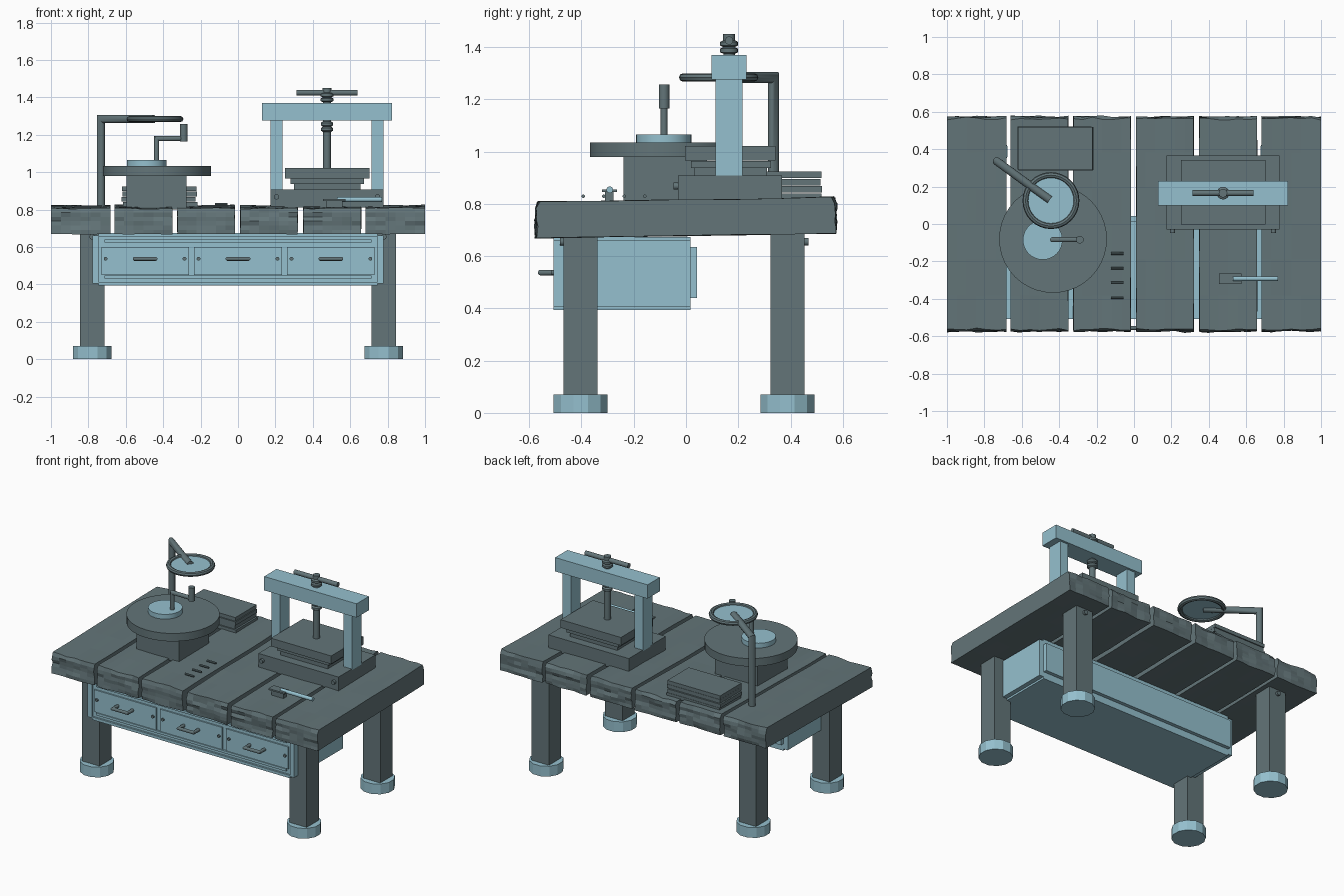
import bpy, bmesh, math, random
from mathutils import Vector, noise

if "Cube" in bpy.data.objects:
    bpy.data.objects.remove(bpy.data.objects["Cube"])

random.seed(4)


def material(name, rgb):
    m = bpy.data.materials.new(name)
    m.diffuse_color = (*rgb, 1)
    m.use_nodes = True
    m.node_tree.nodes["Principled BSDF"].inputs["Base Color"].default_value = m.diffuse_color
    return m


GREY = material("slate grey", (0.125, 0.178, 0.19))
BLUE = material("pale blue", (0.30, 0.53, 0.62))


def finish(name, bm, mat, smooth=False):
    bmesh.ops.recalc_face_normals(bm, faces=bm.faces)
    me = bpy.data.meshes.new(name)
    bm.to_mesh(me)
    bm.free()
    me.materials.append(mat)
    ob = bpy.data.objects.new(name, me)
    bpy.context.collection.objects.link(ob)
    if smooth:
        bpy.ops.object.select_all(action='DESELECT')
        ob.select_set(True)
        bpy.context.view_layer.objects.active = ob
        bpy.ops.object.shade_smooth_by_angle(angle=math.radians(35))
    return ob


def box(name, mat, x0, x1, y0, y1, z0, z1):
    bm = bmesh.new()
    bmesh.ops.create_cube(bm, size=1)
    for v in bm.verts:
        v.co = ((x0 + x1) / 2 + v.co.x * (x1 - x0), (y0 + y1) / 2 + v.co.y * (y1 - y0),
                (z0 + z1) / 2 + v.co.z * (z1 - z0))
    return finish(name, bm, mat)


def lathe(name, mat, x, y, profile, n=24, turn=0.0):
    """Closed solid turned around a vertical axis, profile = (radius, z)."""
    bm = bmesh.new()
    rings = [[bm.verts.new((x + r * math.cos(turn + 2 * math.pi * i / n),
                            y + r * math.sin(turn + 2 * math.pi * i / n), z)) for i in range(n)]
             for r, z in profile]
    for a, b in zip(rings, rings[1:]):
        for i in range(n):
            bm.faces.new((a[i], a[(i + 1) % n], b[(i + 1) % n], b[i]))
    bm.faces.new(rings[0])
    bm.faces.new(rings[-1])
    return finish(name, bm, mat, n > 12)


def tube(name, mat, pts, r, n=12):
    """Round rod swept through points with mitred corners."""
    pts = [Vector(p) for p in pts]
    bm = bmesh.new()
    d0 = (pts[1] - pts[0]).normalized()
    u = d0.orthogonal().normalized()
    w = d0.cross(u)
    ring = [pts[0] + r * (u * math.cos(2 * math.pi * i / n) + w * math.sin(2 * math.pi * i / n))
            for i in range(n)]
    prev = [bm.verts.new(p) for p in ring]
    bm.faces.new(prev)
    for k in range(1, len(pts)):
        d = (pts[k] - pts[k - 1]).normalized()
        cut = (d + (pts[k + 1] - pts[k]).normalized()) if k + 1 < len(pts) else d
        ring = [p + d * ((pts[k] - p).dot(cut) / d.dot(cut)) for p in ring]
        cur = [bm.verts.new(p) for p in ring]
        for i in range(n):
            bm.faces.new((prev[i], prev[(i + 1) % n], cur[(i + 1) % n], cur[i]))
        prev = cur
    bm.faces.new(prev)
    return finish(name, bm, mat, True)


# Rough table planks: gridded blocks with worn edges and ragged ends
def plank(i, x0, x1):
    bm = bmesh.new()
    bmesh.ops.create_cube(bm, size=2)
    bmesh.ops.subdivide_edges(bm, edges=bm.edges[:], cuts=5, use_grid_fill=True)
    for v in bm.verts:
        a, b, c = v.co
        p = Vector((a * 1.3 + i * 7.3, b * 2.5, c * 1.5))
        end = abs(b) > 0.99
        x = (x0 + x1) / 2 + a * (x1 - x0) / 2
        y = b * (0.572 + 0.013 * noise.noise(p * 1.4)) if end else b * 0.572
        z = 0.747 + 0.009 * b + c * 0.069
        if abs(a) > 0.99:
            x -= math.copysign(0.004 * (1 + noise.noise(p * 2)), a) if x0 > -0.9 and x1 < 0.9 else 0
        if c > 0.99:
            z += (0.010 if end else 0.004) * noise.noise(p + Vector((3, 1, 9)))
            if end:
                y -= math.copysign(0.008 * (1 + noise.noise(p * 2)), b)
        elif c < -0.99:
            z += 0.003 * noise.noise(p)
        v.co = (x, y, z)
    finish("table_plank_%d" % (i + 1), bm, GREY)


for i, (x0, x1) in enumerate([(-1, -.683), (-.663, -.347), (-.328, -.013),
                              (.008, .323), (.345, .662), (.682, 1)]):
    plank(i, x0, x1)

# Legs, feet and leg bolts
for sx in (-1, 1):
    for y, side in ((-.403, -1), (.388, 1)):
        x = sx * .78
        box("leg", GREY, x - .065, x + .065, y - .065, y + .065, .05, .69)
        lathe("foot", BLUE, x, y, [(.107, 0), (.107, .07)], 12, math.radians(15))
        tube("leg_bolt", GREY, [(x, y + side * .06, .655), (x, y + side * .08, .655)], .015)

# Drawer cabinet
box("cabinet_body", BLUE, -.745, .745, -.495, .017, .41, .66)
box("cabinet_bottom", BLUE, -.745, .745, -.507, .017, .393, .412)
box("cabinet_top", BLUE, -.745, .745, -.507, .017, .655, .674)
for s in (-1, 1):
    box("cabinet_side", BLUE, s * .762 - .016, s * .762 + .016, -.507, .017, .405, .662)
box("cabinet_back", BLUE, -.745, .745, .017, .042, .44, .635)
for z in (.632, .44):
    box("cabinet_rail", BLUE, -.715, .715, -.507, -.49, z - .008, z + .008)
for k in (-1, 0, 1):
    x = k * .497
    box("drawer_front", BLUE, x - .234, x + .234, -.504, -.49, .45, .60)
    tube("drawer_handle", GREY, [(x - .055, -.50, .537), (x - .055, -.556, .537),
                                 (x + .055, -.556, .537), (x + .055, -.50, .537)], .011)
    for s in (-1, 1):
        tube("drawer_stud", GREY, [(x + s * .211, -.50, .537), (x + s * .211, -.514, .537)], .01)

# Turning wheel with crank
box("wheel_base", GREY, -.595, -.275, -.24, .08, .80, .985)
lathe("wheel_disc", GREY, -.433, -.08, [(.288, .98), (.288, 1.034)], 40)
lathe("wheel_cap", BLUE, -.488, -.085, [(.106, 1.02), (.106, 1.066)], 32)
tube("crank_rod", GREY, [(-.435, -.084, 1.03), (-.435, -.084, 1.18), (-.29, -.084, 1.18)], .014)
tube("crank_grip", GREY, [(-.29, -.084, 1.165), (-.29, -.084, 1.257)], .021)

# Magnifier on a bent arm
tube("magnifier_arm", GREY, [(-.733, .335, .80), (-.733, .335, 1.284), (-.555, .205, 1.284),
                             (-.45, .13, 1.284)], .022)
bm = bmesh.new()
N, M, R, r = 32, 8, .136, .016
grid = [[bm.verts.new((-.444 + (R + r * math.cos(2 * math.pi * j / M)) * math.cos(2 * math.pi * i / N),
                       .125 + (R + r * math.cos(2 * math.pi * j / M)) * math.sin(2 * math.pi * i / N),
                       1.284 + r * math.sin(2 * math.pi * j / M))) for j in range(M)] for i in range(N)]
for i in range(N):
    for j in range(M):
        bm.faces.new((grid[i][j], grid[(i + 1) % N][j], grid[(i + 1) % N][(j + 1) % M], grid[i][(j + 1) % M]))
finish("magnifier_ring", bm, GREY, True)
lathe("magnifier_lens", BLUE, -.444, .125, [(.13, 1.28), (.13, 1.288)], 32)

# Stack of boards
for k, (dx, dy) in enumerate([(.005, 0), (-.004, .003), (.003, -.003), (0, 0)]):
    z = .815 + k * .028
    box("stacked_board", GREY, -.62 + dx, -.222 + dx, .288 + dy, .518 + dy, z, z + .025)

# Screw press
box("press_base", GREY, .174, .778, -.03, .367, .81, .908)
for x in (.206, .746):
    box("press_post", BLUE, x - .032, x + .032, .113, .216, .90, 1.28)
    tube("press_bolt", GREY, [(x, -.02, .868), (x, -.048, .868)], .014)
box("press_beam", BLUE, .128, .824, .098, .231, 1.276, 1.37)
box("press_lower_plate", GREY, .30, .655, .03, .31, .905, .94)
box("press_middle_plate", GREY, .28, .673, .02, .325, .938, .965)
box("press_platen", GREY, .25, .704, -.004, .343, .967, 1.022)
lathe("press_screw", GREY, .476, .165,
      [(.021, 1.01), (.021, 1.215), (.033, 1.222), (.033, 1.236), (.022, 1.243), (.033, 1.25),
       (.033, 1.264), (.022, 1.272), (.022, 1.375), (.034, 1.38), (.034, 1.394), (.022, 1.4),
       (.034, 1.406), (.034, 1.42), (.023, 1.426), (.023, 1.45)], 16)
tube("press_handle", GREY, [(.313, .165, 1.425), (.639, .165, 1.425)], .016)

# Scraper tool and small pegs
box("scraper_blade", GREY, .455, .575, -.322, -.265, .846, .856)
box("scraper_rest", GREY, .47, .56, -.31, -.277, .81, .847)
tube("scraper_handle", BLUE, [(.53, -.292, .854), (.77, -.292, .854)], .013)
for k in range(4):
    y = -.158 - k * .0785
    tube("small_peg", GREY, [(-.122, y, .829), (-.055, y, .829)], .007, 8)
